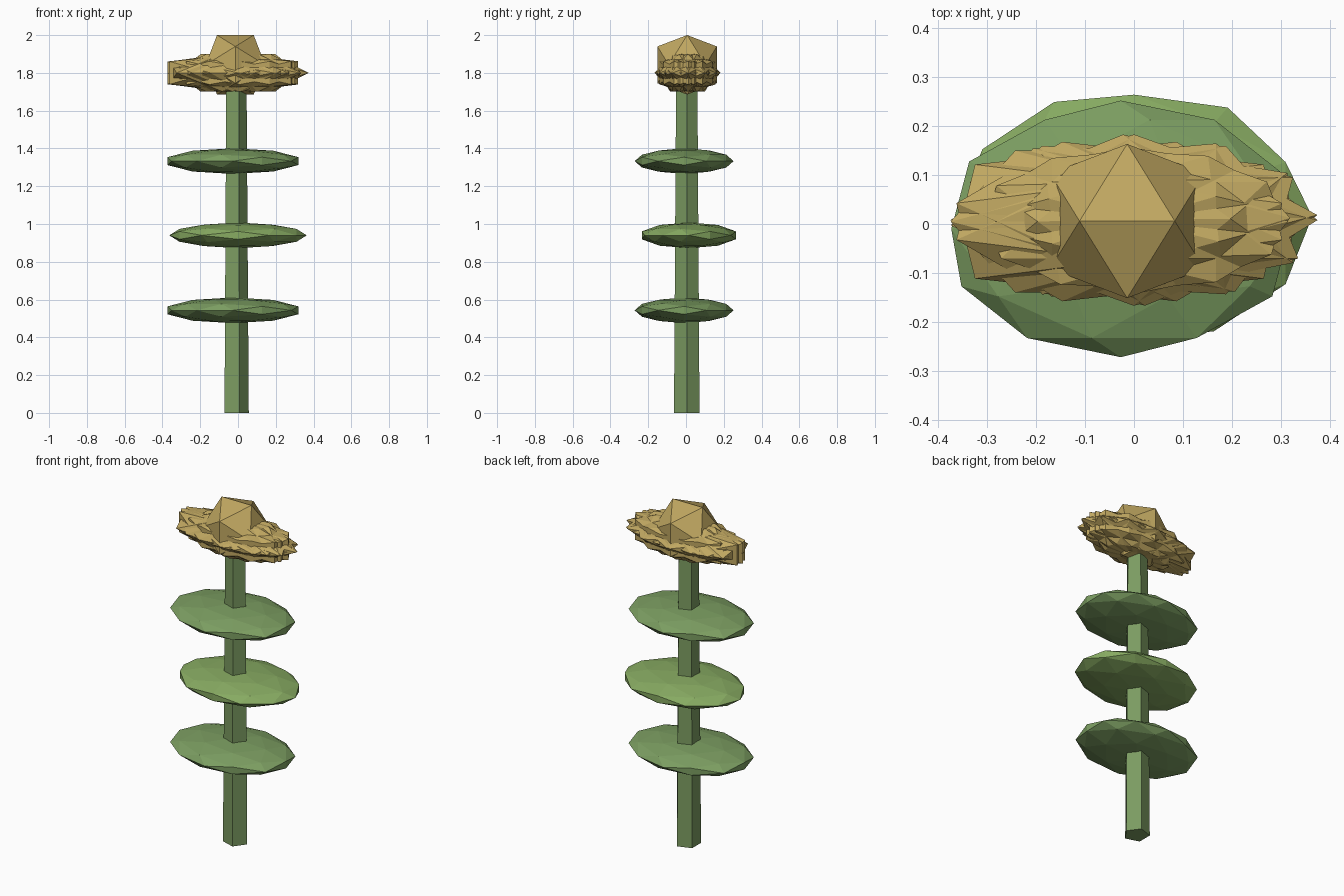
import bpy, bmesh, math
from mathutils import Matrix, Vector

if "Cube" in bpy.data.objects:
    bpy.data.objects.remove(bpy.data.objects["Cube"])


def material(name, rgb):
    m = bpy.data.materials.new(name)
    m.diffuse_color = (*rgb, 1)
    m.use_nodes = True
    m.node_tree.nodes["Principled BSDF"].inputs["Base Color"].default_value = m.diffuse_color
    return m


stem_mat = material("stem_green", (0.20, 0.33, 0.12))
leaf_mat = material("leaf_green", (0.20, 0.34, 0.12))
leaf_light = material("leaf_light_green", (0.24, 0.40, 0.12))
gold = material("petal_gold", (0.53, 0.39, 0.12))

# Tips the icosphere so that an edge, not a point, is on top
TIP = Matrix.Rotation(math.radians(-31.717), 4, 'Y')


def add_blob(bm, center, size, spin, detail=1):
    """Faceted ball, spun about z and then stretched to an ellipsoid."""
    mat = (Matrix.Translation(Vector(center)) @ Matrix.Diagonal((*size, 1))
           @ Matrix.Rotation(math.radians(spin), 4, 'Z') @ TIP)
    bmesh.ops.create_icosphere(bm, subdivisions=detail, radius=1, matrix=mat)


def finish(bm, name, mat):
    mesh = bpy.data.meshes.new(name)
    bm.to_mesh(mesh)
    bm.free()
    mesh.materials.append(mat)
    ob = bpy.data.objects.new(name, mesh)
    bpy.context.collection.objects.link(ob)
    return ob


# Five-sided tapering stem with a corner towards +x
bm = bmesh.new()
bmesh.ops.create_cone(bm, cap_ends=True, segments=5, radius1=0.071, radius2=0.059,
                      depth=1.8, matrix=Matrix.Translation((-0.014, 0.004, 0.9))
                      @ Matrix.Rotation(math.radians(-90), 4, 'Z'))
finish(bm, "stem", stem_mat)

# Three flat leaf clumps, the middle one turned a quarter
for i, (x, y, z, spin, mat) in enumerate([(-0.027, -0.01, 0.543, 58.3, leaf_mat),
                                          (0.0, 0.015, 0.94, -31.7, leaf_light),
                                          (-0.027, -0.01, 1.333, 58.3, leaf_mat)]):
    bm = bmesh.new()
    add_blob(bm, (x, y, z), (0.364, 0.262, 0.068), spin, detail=2)
    finish(bm, f"leaf_clump_{i + 1}", mat)

# Spiky ring of overlapping faceted petals
bm = bmesh.new()
for k in range(6):
    add_blob(bm, (0.0, 0.008, 1.8), (0.375, 0.175, 0.117), 30 * k + 1.7)
for spin in (75, 90, 105):
    add_blob(bm, (-0.03, 0.005, 1.8), (0.405, 0.17, 0.115), spin)
finish(bm, "petals", gold)

# Flower centre
bm = bmesh.new()
add_blob(bm, (-0.014, 0.006, 1.8427), (0.185, 0.185, 0.185), 0)
finish(bm, "flower_centre", gold)
